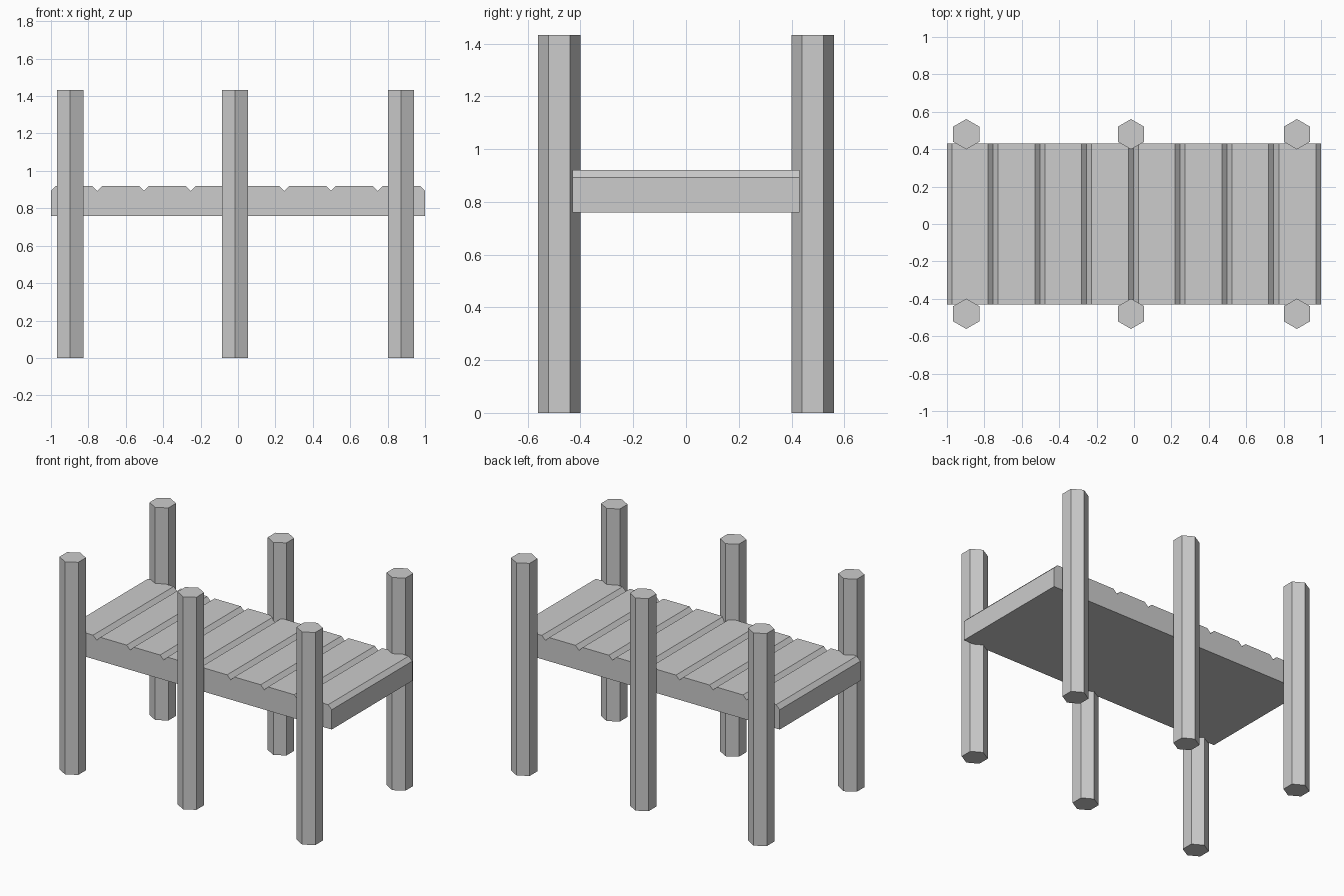
import bpy
import bmesh
import math
from mathutils import Matrix

old = bpy.data.objects.get("Cube")
if old:
    bpy.data.objects.remove(old, do_unlink=True)

# Single grey material
grey = bpy.data.materials.new("light_grey")
grey.use_nodes = True
grey.diffuse_color = (0.604, 0.604, 0.604, 1)
grey.node_tree.nodes["Principled BSDF"].inputs["Base Color"].default_value = grey.diffuse_color


def add_object(name, bm):
    bmesh.ops.recalc_face_normals(bm, faces=bm.faces)
    mesh = bpy.data.meshes.new(name)
    bm.to_mesh(mesh)
    bm.free()
    mesh.materials.append(grey)
    obj = bpy.data.objects.new(name, mesh)
    bpy.context.collection.objects.link(obj)
    return obj


# Deck: plank profile with V grooves and chamfered ends, extruded front to back
BOTTOM, GROOVE, TOP = 0.76, 0.893, 0.92
HALF_DEPTH, CHAMFER, PITCH = 0.43, 0.027, 0.25

profile = [(-1, BOTTOM), (-1, GROOVE), (-1 + CHAMFER, TOP)]
for i in range(-3, 4):
    x = i * PITCH - 0.003
    profile += [(x - CHAMFER, TOP), (x, GROOVE), (x + CHAMFER, TOP)]
profile += [(1 - CHAMFER, TOP), (1, GROOVE), (1, BOTTOM)]

bm = bmesh.new()
side = bm.faces.new([bm.verts.new((x, -HALF_DEPTH, z)) for x, z in profile])
swept = bmesh.ops.extrude_face_region(bm, geom=[side], use_keep_orig=True)
new_verts = [v for v in swept["geom"] if isinstance(v, bmesh.types.BMVert)]
bmesh.ops.translate(bm, verts=new_verts, vec=(0, 2 * HALF_DEPTH, 0))
add_object("plank_deck", bm)

# Posts: hexagonal columns with one corner facing the deck
HEIGHT, RADIUS, POST_Y = 1.433, 0.081, 0.48
for row, y in (("front", -POST_Y), ("back", POST_Y)):
    for place, x in (("right", -0.897), ("middle", -0.016), ("left", 0.871)):
        bm = bmesh.new()
        bmesh.ops.create_cone(bm, cap_ends=True, segments=6, radius1=RADIUS,
                              radius2=RADIUS, depth=HEIGHT)
        # Put a corner on the y axis
        corner = max(bm.verts, key=lambda v: v.co.y).co
        turn = math.pi / 2 - math.atan2(corner.y, corner.x)
        bm.transform(Matrix.Translation((0, 0, HEIGHT / 2)) @ Matrix.Rotation(turn, 4, "Z"))
        post = add_object(f"{row}_{place}_post", bm)
        post.location = (x, y, 0)
